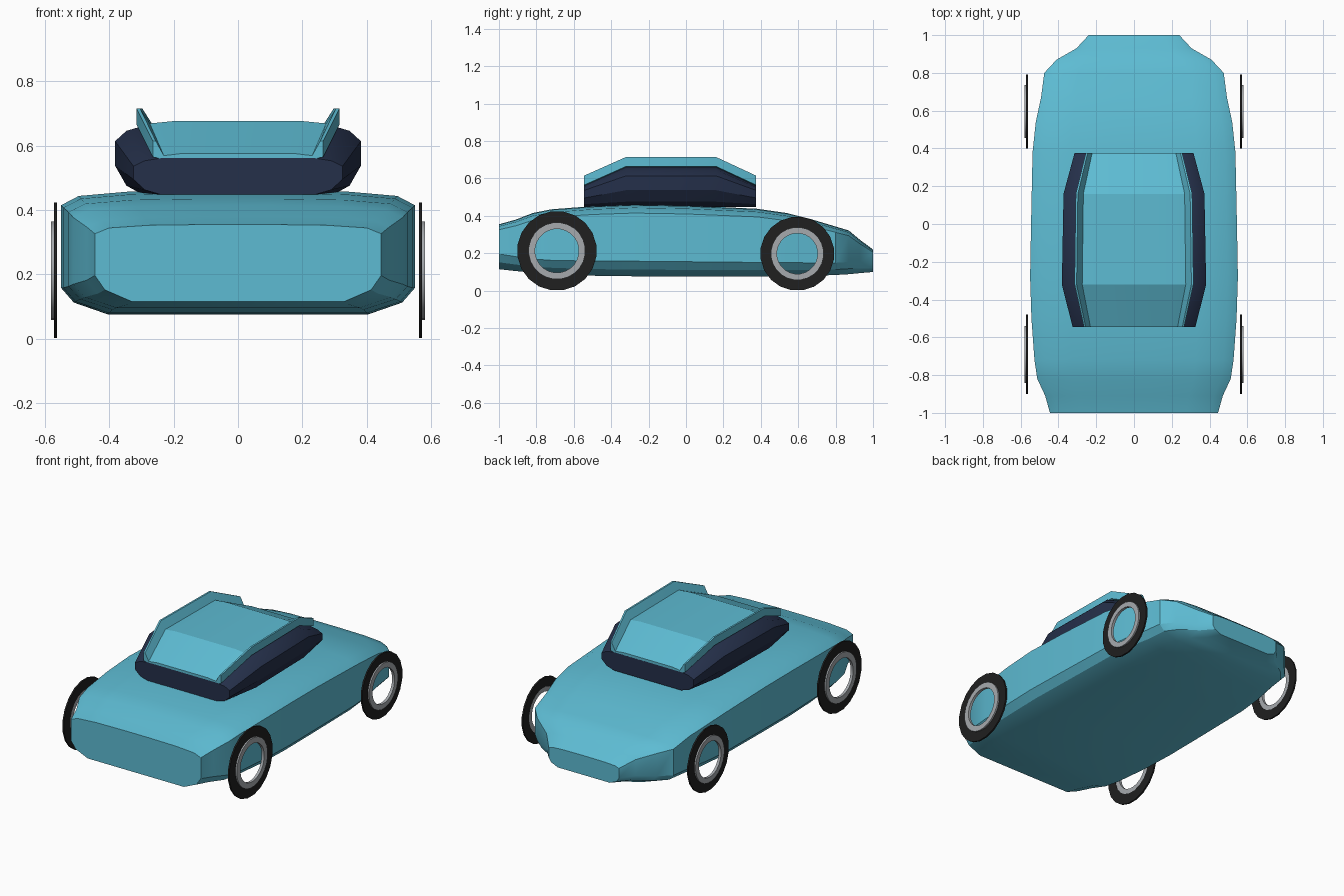
import bpy
import bmesh
import math

old = bpy.data.objects.get("Cube")
if old:
    bpy.data.objects.remove(old, do_unlink=True)


def material(name, rgb, roughness=0.5):
    m = bpy.data.materials.new(name)
    m.use_nodes = True
    m.diffuse_color = (*rgb, 1)
    bsdf = next(n for n in m.node_tree.nodes if n.type == 'BSDF_PRINCIPLED')
    bsdf.inputs["Base Color"].default_value = (*rgb, 1)
    bsdf.inputs["Roughness"].default_value = roughness
    return m


TEAL = material("teal paint", (0.11, 0.50, 0.65))
NAVY = material("navy glass", (0.018, 0.029, 0.068))
BLACK = material("black rubber", (0.014, 0.014, 0.014))
GREY = material("grey metal", (0.38, 0.40, 0.42))


def finish(name, bm, mat, angle=28):
    bmesh.ops.recalc_face_normals(bm, faces=bm.faces)
    mesh = bpy.data.meshes.new(name)
    bm.to_mesh(mesh)
    bm.free()
    mesh.materials.append(mat)
    obj = bpy.data.objects.new(name, mesh)
    bpy.context.collection.objects.link(obj)
    bpy.ops.object.select_all(action='DESELECT')
    obj.select_set(True)
    bpy.context.view_layer.objects.active = obj
    bpy.ops.object.shade_smooth_by_angle(angle=math.radians(angle))
    return obj


def loft(name, stations, mat, angle=28):
    """Skin (y, right half profile) stations, mirrored in x, with end caps."""
    bm = bmesh.new()
    rings = []
    for y, half in stations:
        outline = half + [(-x, z) for x, z in reversed(half)]
        rings.append([bm.verts.new((x, y, z)) for x, z in outline])
    n = len(rings[0])
    for a, b in zip(rings, rings[1:]):
        for i in range(n):
            j = (i + 1) % n
            bm.faces.new((a[i], a[j], b[j], b[i]))
    bm.faces.new(rings[0])
    bm.faces.new(rings[-1])
    return finish(name, bm, mat, angle)


def body_half(w, top, bottom, low):
    h = top - bottom
    return [(0.74 * w, bottom), (0.93 * w, bottom + 0.45 * low * h),
            (w, bottom + low * h), (w, top - 0.12 * h),
            (0.9 * w, top - 0.045 * h), (0.62 * w, top - 0.01 * h),
            (0.2 * w, top)]


# Body: y, half width, top, bottom, height of lower chamfer
body = [
    (-1.00, 0.445, 0.355, 0.115, 0.34),
    (-0.91, 0.470, 0.380, 0.105, 0.28),
    (-0.82, 0.512, 0.415, 0.096, 0.23),
    (-0.72, 0.527, 0.435, 0.090, 0.21),
    (-0.50, 0.543, 0.452, 0.080, 0.21),
    (-0.28, 0.550, 0.461, 0.077, 0.21),
    (0.00, 0.545, 0.456, 0.075, 0.21),
    (0.38, 0.537, 0.438, 0.075, 0.21),
    (0.54, 0.520, 0.415, 0.076, 0.22),
    (0.67, 0.492, 0.382, 0.079, 0.23),
    (0.80, 0.475, 0.343, 0.084, 0.25),
    (0.87, 0.410, 0.322, 0.088, 0.28),
    (0.93, 0.305, 0.272, 0.094, 0.32),
    (1.00, 0.240, 0.220, 0.100, 0.36),
]
loft("body", [(y, body_half(*rest)) for y, *rest in body], TEAL)


def cabin_half(w, top):
    base = 0.448
    h = top - base
    return [(w - 0.085, base), (w - 0.035, base + 0.13 * h),
            (w, base + 0.42 * h), (w, base + 0.78 * h),
            (w - 0.035, base + 0.93 * h), (w - 0.085, top)]


def roof_half(w, top):
    return [(0.9 * w, top - 0.056), (w, top - 0.05), (w, top),
            (0.965 * w, top), (0.87 * w, top - 0.046),
            (0.65 * w, top - 0.039)]


# Cabin and roof share lengthwise stations: y, cabin width, roof width, top
cabin = [(-0.545, 0.325, 0.265, 0.615), (-0.32, 0.382, 0.315, 0.715),
         (0.16, 0.373, 0.308, 0.715), (0.375, 0.315, 0.255, 0.615)]
loft("cabin", [(y, cabin_half(w, t - 0.054)) for y, w, r, t in cabin], NAVY)
loft("roof", [(y, roof_half(r, t)) for y, w, r, t in cabin], TEAL, 20)


def ring(name, y, z, x0, x1, outer, inner, mat, sides):
    """Flat open ring around the x axis."""
    bm = bmesh.new()
    profile = [(x0, outer), (x1, outer), (x1, inner), (x0, inner)]
    loops = []
    for k in range(sides):
        a = math.tau * (k + 0.5) / sides
        loops.append([bm.verts.new((x, y + r * math.cos(a), z + r * math.sin(a)))
                      for x, r in profile])
    for k in range(sides):
        a, b = loops[k], loops[(k + 1) % sides]
        for i in range(4):
            j = (i + 1) % 4
            bm.faces.new((a[i], a[j], b[j], b[i]))
    finish(name, bm, mat)


# Wheels: thin tyres with open rims standing slightly proud
for place, y, radius in (("front", -0.69, 0.213), ("rear", 0.595, 0.198)):
    for side, s in (("left", 1), ("right", -1)):
        ring(f"{place}_{side}_tyre", y, radius, s * 0.562, s * 0.572,
             radius, radius * 0.70, BLACK, 20)
        ring(f"{place}_{side}_rim", y, radius, s * 0.564, s * 0.581,
             radius * 0.715, radius * 0.55, GREY, 24)
